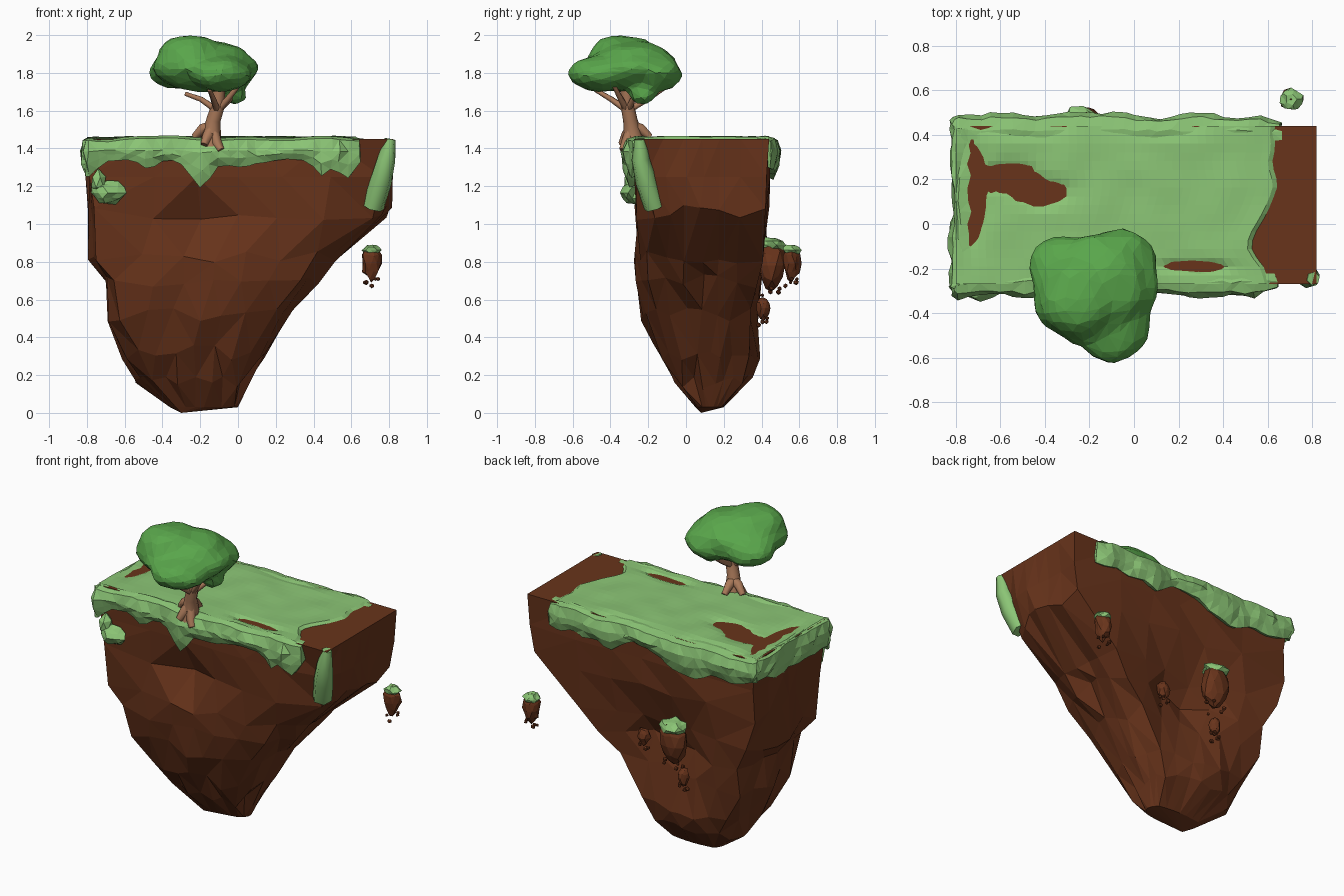
import bpy, bmesh, math, random
from mathutils import Vector, noise

if "Cube" in bpy.data.objects:
    bpy.data.objects.remove(bpy.data.objects["Cube"])

random.seed(7)


def material(name, rgb):
    m = bpy.data.materials.new(name)
    m.diffuse_color = (*rgb, 1)
    m.use_nodes = True
    m.node_tree.nodes["Principled BSDF"].inputs["Base Color"].default_value = m.diffuse_color
    return m


DIRT = material("dirt", (0.14, 0.034, 0.011))
GRASS = material("grass", (0.26, 0.56, 0.18))
LEAF = material("leaf", (0.10, 0.38, 0.07))
BARK = material("bark", (0.40, 0.19, 0.10))


def finish(bm, name, mat):
    bmesh.ops.recalc_face_normals(bm, faces=bm.faces)
    me = bpy.data.meshes.new(name)
    bm.to_mesh(me)
    bm.free()
    me.materials.append(mat)
    ob = bpy.data.objects.new(name, me)
    bpy.context.collection.objects.link(ob)
    return ob


def bell(dx, dy, dz=0):
    return math.exp(-(dx * dx + dy * dy + dz * dz))


def n3(x, y, z=0):
    return noise.noise(Vector((x, y, z)))


def bridge(bm, a, b, closed=True):
    for i in range(len(a) if closed else len(a) - 1):
        j = (i + 1) % len(a)
        bm.faces.new((a[i], a[j], b[j], b[i]))


# Island body: stacked rings going from rectangle to rounded tip
RINGS = [  # z, x0, x1, y0, y1, squareness
    (1.45, -.80, .82, -.27, .44, 1), (1.25, -.79, .815, -.27, .44, 1),
    (1.06, -.785, .81, -.27, .44, .95), (.83, -.775, .51, -.27, .44, .85),
    (.70, -.70, .42, -.265, .435, .75), (.52, -.695, .29, -.235, .42, .6),
    (.32, -.61, .16, -.16, .40, .4), (.17, -.53, .065, -.07, .355, .25),
    (.03, -.36, 0, .05, .20, .4)]
bm = bmesh.new()
loops = []
for k, (z, x0, x1, y0, y1, sq) in enumerate(RINGS):
    ring = []
    for i in range(24):
        t = i * math.tau / 24
        c, s = math.cos(t), math.sin(t)
        q = sq * (.55 if s < 0 else .85) if k > 2 and c > .1 else sq
        f = q / max(abs(c), abs(s)) + 1 - q
        x = (x0 + x1) / 2 + c * f * (x1 - x0) / 2
        y = (y0 + y1) / 2 + s * f * (y1 - y0) / 2
        zz = z
        if 0 < k < 8:
            x += random.uniform(-.02, .02)
            y += random.uniform(-.015, .01) * (1 if s > 0 else -1)
            zz += random.uniform(-.04, .04) * (k > 1)
        if k:
            # front ledge, hollow back and cut front right corner
            if s < 0:
                y += .10 * bell((x + .22) / .18, (z - 1.06) / .1)
                q = .10 * bell((x - .81) / .15, (y + .27) / .15) * min(1, (1.45 - z) / .36)
                x -= q
                y += q
            else:
                y -= .17 * bell((x + .08) / .28, (z - .68) / .25) * (s > .4)
        ring.append(bm.verts.new((x, y, zz)))
    loops.append(ring)
for a, b in zip(loops, loops[1:]):
    bridge(bm, a, b)
bm.faces.new(loops[0])
tip = bm.verts.new((-.3, .08, 0))
for i in range(24):
    bm.faces.new((loops[-1][i], loops[-1][(i + 1) % 24], tip))
bmesh.ops.triangulate(bm, faces=bm.faces)
finish(bm, "island_dirt", DIRT)

# Grass sheet, sinking into the dirt where bare patches show
PATCHES = [(-.73, .14, .05, .2), (-.56, .21, .10, .05), (-.42, .14, .10, .05),
           (.27, -.19, .12, .025), (.12, .425, .2, .02), (-.5, .43, .18, .025)]
bm = bmesh.new()
rows = []
for j in range(19):
    y = -.27 + .71 * j / 18
    end = .65 - .11 * bell((y + .09) / .13, 0) + .03 * n3(y * 9, 2)
    row = []
    for i in range(41):
        x = -.8 + (end + .8) * i / 40
        z = 1.462 + .008 * n3(x * 6, y * 6)
        z -= sum(.05 * bell((x - a) / c, (y - b) / d) for a, b, c, d in PATCHES)
        row.append(bm.verts.new((x, y, 1.44 if i == 40 else max(z, 1.44))))
    rows.append(row)
for a, b in zip(rows, rows[1:]):
    bridge(bm, a, b, False)
finish(bm, "grass_top", GRASS)

# Grass skirt hanging over front, left and back edges
path = [(.64 - 1.43 * i / 29, -.27, 0, -1) for i in range(30)]
path += [(-.79, -.27, -math.sin(a), -math.cos(a)) for a in (.4, .8, 1.2)]
path += [(-.79, -.27 + .70 * i / 13, -1, 0) for i in range(14)]
path += [(-.79, .43, -math.cos(a), math.sin(a)) for a in (.4, .8, 1.2)]
path += [(-.79 + 1.45 * i / 29, .43, 0, 1) for i in range(30)]
DRIPS = [(-.2, .14, .07), (-.48, .05, .06), (.44, .07, .05), (.58, .1, .05), (-.78, .08, .05),
         (-.02, .03, .08)]
bm = bmesh.new()
strips = []
for i, (x, y, nx, ny) in enumerate(path):
    e = min(1, .25 + min(i, len(path) - 1 - i) / 3)
    drop = .085 + .05 * n3(x * 7, y * 7, 3)
    if ny < 0:
        drop += sum(h * bell((x - a) / w, 0) for a, h, w in DRIPS)
    else:
        drop += .045 + .05 * bell((x + .35) / .15, 0) - .05 * bell(x / .15, (y - .44) / .1)
    out = (.055 + .05 * n3(x * 4, y * 4, 8)) * e * (1 - .45 * abs(nx))
    lift = .016 * n3(x * 5, y * 5, 5)
    prof = [(-.05, 1.452), (-.01, 1.458 + lift), (out * .7, 1.445 + lift), (out, 1.40 - drop * .1),
            (out * .9, 1.42 - drop * .6), (out * .5, 1.42 - drop), (-.02, 1.44 - drop)]
    strips.append([bm.verts.new((x + nx * o + random.uniform(-.01, .01),
                                 y + ny * o + random.uniform(-.007, .007), z)) for o, z in prof])
for a, b in zip(strips, strips[1:]):
    bridge(bm, a, b, False)
bm.faces.new(strips[0])
bm.faces.new(strips[-1])
bmesh.ops.triangulate(bm, faces=bm.faces)
finish(bm, "grass_skirt", GRASS)


# Tapered tubes for trunk, branches, roots and the corner grass strip
def tube(name, pts, mat, res=2):
    cu = bpy.data.curves.new(name, "CURVE")
    cu.dimensions = "3D"
    cu.bevel_depth = 1
    cu.bevel_resolution = res
    cu.use_fill_caps = True
    sp = cu.splines.new("POLY")
    sp.points.add(len(pts) - 1)
    for p, (x, y, z, r) in zip(sp.points, pts):
        p.co = (x, y, z, 1)
        p.radius = r
    cu.materials.append(mat)
    ob = bpy.data.objects.new(name, cu)
    bpy.context.collection.objects.link(ob)
    bpy.ops.object.select_all(action="DESELECT")
    ob.select_set(True)
    bpy.context.view_layer.objects.active = ob
    bpy.ops.object.convert(target="MESH")
    return bpy.context.object


tube("trunk", [(-.145, -.28, 1.41, .06), (-.14, -.28, 1.47, .05), (-.13, -.295, 1.55, .038),
               (-.105, -.31, 1.63, .036), (-.10, -.32, 1.76, .03)], BARK)
ROOTS = [(-.18, -.34, 1.42), (-.09, -.335, 1.39), (-.23, -.25, 1.46), (-.14, -.19, 1.46)]
for i, (x, y, z) in enumerate(ROOTS):
    tube(f"root_{i}", [(-.135, -.285, 1.52, .03), ((x - .14) / 2, (y - .29) / 2, z + .045, .03),
                       (x, y, z, .02)], BARK, 1)
BRANCHES = [(-.28, -.29, 1.69), (.02, -.25, 1.72), (-.15, -.48, 1.71), (-.14, -.1, 1.73), (.0, -.38, 1.73)]
for i, (x, y, z) in enumerate(BRANCHES):
    tube(f"branch_{i}", [(-.11, -.31, 1.6, .02), ((x - .11) / 2, (y - .31) / 2, 1.66, .016),
                         (x, y, z, .012)], BARK, 1)
tube("grass_corner_strip", [(.805, -.245, 1.45, .03), (.785, -.24, 1.34, .05), (.755, -.21, 1.22, .06),
                            (.715, -.165, 1.09, .06)], GRASS, 1)


# Lumpy low-poly ball, optionally tapered towards the bottom
def lump(bm, loc, size, rough=.12, taper=0.0, div=2):
    vs = bmesh.ops.create_icosphere(bm, subdivisions=div, radius=1)["verts"]
    for v in vs:
        p = v.co * (1 + rough * noise.noise(v.co * 1.6 + Vector(loc) * 9))
        w = 1 - taper * (1 - v.co.z) / 2
        v.co = Vector((loc[0] + p.x * size[0] * w, loc[1] + p.y * size[1] * w, loc[2] + p.z * size[2]))


# Leaf crown: merged lumps
bm = bmesh.new()
for loc, size in [((-.18, -.29, 1.825), (.28, .25, .13)), ((-.10, -.42, 1.80), (.18, .21, .10)),
                  ((-.25, -.33, 1.89), (.17, .19, .113)), ((-.07, -.16, 1.80), (.17, .14, .10)),
                  ((-.02, -.23, 1.69), (.07, .075, .06)), ((-.32, -.19, 1.80), (.15, .14, .09)),
                  ((-.12, -.27, 1.88), (.18, .18, .09))]:
    lump(bm, loc, size, .15, 0, 3)
crown = finish(bm, "leaf_crown", LEAF)
mod = crown.modifiers.new("merge", "REMESH")
mod.mode = "VOXEL"
mod.voxel_size = .02
mod = crown.modifiers.new("soften", "SMOOTH")
mod.iterations = 10
mod = crown.modifiers.new("facets", "DECIMATE")
mod.ratio = .1

# Loose grass tuft on the front left
bm = bmesh.new()
lump(bm, (-.74, -.285, 1.22), (.04, .05, .06), .3, 0, 1)
lump(bm, (-.69, -.285, 1.165), (.085, .055, .06), .4)
finish(bm, "grass_tuft", GRASS)

# Floating rocks with crumbs and grass caps
ROCKS = [((.705, .56, .79), (.06, .058, .09), True), ((-.23, .455, .78), (.1, .085, .135), True),
         ((.06, .34, .70), (.045, .04, .055), False), ((-.27, .41, .555), (.042, .042, .06), False)]
for i, (loc, size, cap) in enumerate(ROCKS):
    bm = bmesh.new()
    lump(bm, loc, size, .3, .3)
    finish(bm, f"floating_rock_{i}", DIRT)
    bm = bmesh.new()
    for c in range(5):
        a = c * 2.4
        lump(bm, (loc[0] + math.cos(a) * size[0] * .6, loc[1] + math.sin(a) * size[1] * .6,
                  loc[2] - size[2] * .9 - .018 * (c % 3)), [random.uniform(.01, .015)] * 3, .3, 0, 1)
    finish(bm, f"rock_crumbs_{i}", DIRT)
    if cap:
        bm = bmesh.new()
        lump(bm, (loc[0], loc[1], loc[2] + size[2] * .8), (size[0] * .8, size[1] * .85, size[2] * .33), .4)
        finish(bm, f"rock_grass_{i}", GRASS)
